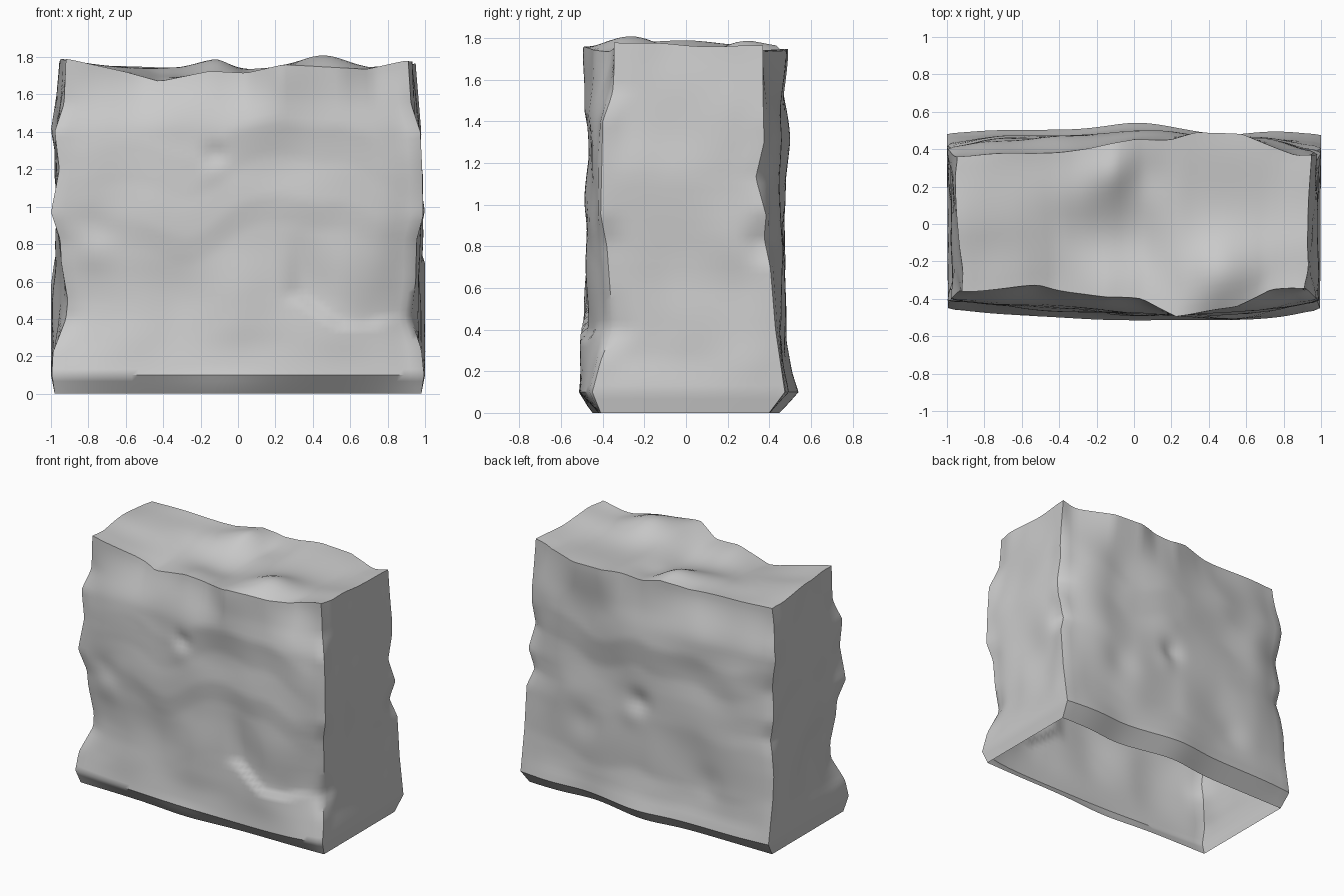
import bpy, bmesh, math
from mathutils import noise, Vector

if "Cube" in bpy.data.objects:
    bpy.data.objects.remove(bpy.data.objects["Cube"])

NX, NY, NZ = 56, 22, 56
T_FOOT = 3 / NZ


def curve(pts, blur=0):
    """Piecewise-linear function through (input, output) pairs, optionally softened."""
    def line(t):
        if t <= pts[0][0]:
            return pts[0][1]
        for (a, p), (b, q) in zip(pts, pts[1:]):
            if t <= b:
                return p + (q - p) * (t - a) / (b - a)
        return pts[-1][1]
    if not blur:
        return line
    return lambda t: sum(line(t + blur * k / 3) for k in range(-3, 4)) / 7


def smooth(a, b, t):
    t = min(max((t - a) / (b - a), 0), 1)
    return t * t * (3 - 2 * t)


def bump(a, b, a0, b0, r, h):
    return h * math.exp(-((a - a0) ** 2 + (b - b0) ** 2) / (r * r))


def rough(x, y, z, k, scale=2.6):
    return noise.noise(Vector((x * scale, y + 7.3, z * scale))) * k


# Worn profiles of the long faces: at the corners and at mid-span
front_corner = curve([(0, -.41), (.1, -.45), (.25, -.41), (.4, -.35), (.8, -.38),
                      (.95, -.41), (1.4, -.40), (1.55, -.355), (1.78, -.345)])
front_mid = curve([(0, -.42), (.1, -.515), (.42, -.49), (.8, -.475), (.94, -.485), (1.15, -.47),
                   (1.36, -.48), (1.56, -.46), (1.77, -.45)])
front_top = curve([(-.92, -.36), (-.55, -.335), (-.3, -.37), (-.15, -.4), (.05, -.41),
                   (.25, -.49), (.4, -.47), (.6, -.44), (.8, -.35), (.91, -.345)])
right_back_y = curve([(0, .40), (.1, .475), (.4, .43), (.7, .405), (.84, .375), (.95, .385),
                      (1.13, .335), (1.3, .375), (1.75, .365)])
left_back_y = curve([(0, .41), (.1, .48), (.4, .43), (.7, .41), (.84, .39), (.95, .40),
                     (1.15, .375), (1.3, .395), (1.5, .40), (1.75, .37)])
back_mid = curve([(0, .41), (.1, .51), (.2, .49), (.38, .475), (.8, .49), (1, .485),
                  (1.13, .475), (1.33, .49), (1.55, .47), (1.75, .46)])
back_top = curve([(-.92, .36), (-.42, .39), (-.25, .41), (0, .455), (.2, .45),
                  (.35, .49), (.6, .48), (.91, .37)])
# How far each long face swells from corner to mid-span profile
front_swell = curve([(-1, 0), (-.85, .35), (-.6, .6), (-.2, .85), (.2, .95), (.5, 1),
                     (.75, .85), (.9, .45), (1, 0)], .12)
back_swell = curve([(-1, 0), (-.82, .7), (-.55, .8), (-.3, .8), (.05, 1), (.25, .8),
                    (.5, .75), (.75, .8), (1, 0)], .12)
# End faces: front corner line and back corner line
left_front = curve([(0, -.98), (.1, -.995), (.22, -.99), (.4, -.92), (.5, -.91), (.7, -.945),
                    (.82, -.95), (.97, -1), (1.2, -.955), (1.4, -.98), (1.55, -.93), (1.79, -.92)])
left_back = curve([(0, -.98), (.1, -1), (.58, -1), (.72, -.98), (.82, -.955), (.97, -.985),
                   (1.18, -.96), (1.41, -1), (1.76, -.945)])
right_front = curve([(0, .98), (.1, .995), (.24, .98), (.4, .925), (.6, .95), (.82, .955),
                     (.95, .99), (1.2, .985), (1.4, .975), (1.55, .925), (1.78, .91)])
right_back = curve([(0, .98), (.1, 1), (.7, 1), (.82, .955), (.97, 1), (1.13, .975),
                    (1.4, .98), (1.76, .95)])
# Heights along the top rims
rim_front = curve([(-.92, 1.79), (-.6, 1.72), (-.42, 1.67), (-.15, 1.725), (.05, 1.715),
                   (.25, 1.76), (.7, 1.735), (.91, 1.78)])
rim_back = curve([(-.94, 1.76), (-.55, 1.75), (-.3, 1.74), (-.1, 1.765), (.05, 1.735),
                  (.25, 1.75), (.6, 1.74), (.8, 1.735), (.95, 1.77)])
ledge = curve([(.25, .5), (.34, .51), (.57, .37), (.74, .36), (.93, .41)])


def soften(f, h, mid, r=.22):
    """Corner profile at mid 0, easing to its running average at mid 1."""
    if h <= .1 or mid <= 0:
        return f(h)
    avg = sum(f(max(.1, h + r * k / 3)) for k in range(-3, 4)) / 7
    return f(h) + (avg - f(h)) * mid * smooth(.1, .3, h)


def wander(s, z, seed):
    """Shift the profile height so worn bands meander instead of running level."""
    fade = smooth(.12, .4, z) * (1 - smooth(1.35, 1.7, z))
    return z + fade * rough(s, seed, 0, .3, 2)


def front_y(x, z):
    w = max(0, front_swell(x)) if abs(x) < 1 else 0
    edge = 1 - min(abs(x), 1) ** 4
    c = soften(front_corner, z, smooth(0, .5, edge))
    y = c + (front_mid(wander(x, z, 1)) - c) * w
    y += (front_top(x) - y) * smooth(1.4, 1.75, z)
    d = ledge(x) - z
    above = 1 - smooth(-.02, .015, d)
    y += .035 * edge * smooth(.22, .38, x) * above * smooth(-.4, -.05, d)   # broken ledge
    y += bump(x, z, -.14, 1.28, .06, .025) - bump(x, z, -.15, 1.19, .08, .01)   # chips
    y += bump(x, z, -.78, .89, .1, .015) - bump(x, z, -.8, .77, .1, .015)
    y -= bump(x, z, -.1, 0, .3, .03) * (1 - smooth(0, .15, z))              # foot swell
    return y + rough(x, 0, z, .025) * edge * smooth(.1, .3, z)


def back_y(x, z):
    w = max(0, back_swell(x)) if abs(x) < 1 else 0
    edge = 1 - min(abs(x), 1) ** 4
    s = (x + 1) / 2
    mid = smooth(0, .5, edge)
    c = soften(left_back_y, z, mid) * (1 - s) + soften(right_back_y, z, mid) * s
    y = c + (back_mid(wander(x, z, 4)) - c) * w
    y += (back_top(x) - y) * smooth(1.4, 1.75, z)
    for x0, z0, r, h in ((.05, .85, .08, -.03), (.1, .75, .08, .01), (.5, .6, .12, -.02),
                         (-.5, .4, .12, -.02), (.5, 1.35, .15, -.015),
                         (.02, 0, .22, .04), (.5, 0, .2, -.03)):
        y += bump(x, z, x0, z0, r, h)
    return y + rough(x, 3, z, .025) * edge * smooth(.1, .3, z)


def top_z(x, y, v):
    z = rim_front(x) * (1 - v) + rim_back(x) * v
    k = math.sin(math.pi * min(max(v, 0), 1)) ** .6
    return z + k * (bump(x, y, .45, -.27, .17, .1) + bump(x, y, -.1, .27, .12, .045)
                    + bump(x, y, -.25, .15, .2, .025) + bump(x, y, -.08, -.1, .22, -.05)
                    + bump(x, y, .2, 0, .35, -.03)
                    + bump(x, y, .08, .25, .12, -.025) + rough(x, 5, y, .02))


def point(u, v, t):
    """Block position: u along, v depth, t height, all 0..1, on the outer shell."""
    z = top_z((2 * u - 1) * .93, (v - .5) * .8, v)
    if t <= T_FOOT:                                   # undercut foot
        h = .1 * t / T_FOOT
    else:
        h = .1 + (z - .1) * (t - T_FOOT) / (1 - T_FOOT)
    mid = smooth(0, .6, 4 * v * (1 - v))
    lx = soften(left_front, h, mid) * (1 - v) + soften(left_back, h, mid) * v
    rx = soften(right_front, h, mid) * (1 - v) + soften(right_back, h, mid) * v
    bulge = rough(v, 11, h, .02) * mid * smooth(.1, .3, h)
    lx, rx = lx + bulge, rx + bulge
    x = lx + (rx - lx) * u
    f, b = front_y(2 * u - 1, h), back_y(2 * u - 1, h)
    return Vector((x, f + (b - f) * v, h))


bm = bmesh.new()
grid = {}


def vert(i, j, k):
    if (i, j, k) not in grid:
        grid[i, j, k] = bm.verts.new(point(i / NX, j / NY, k / NZ))
    return grid[i, j, k]


def quad(*keys):
    bm.faces.new([vert(*key) for key in keys])


# Long faces, end faces and top; the underside is open
for k in range(NZ):
    for i in range(NX):
        quad((i, 0, k), (i + 1, 0, k), (i + 1, 0, k + 1), (i, 0, k + 1))
        quad((i + 1, NY, k), (i, NY, k), (i, NY, k + 1), (i + 1, NY, k + 1))
    for j in range(NY):
        quad((NX, j, k), (NX, j + 1, k), (NX, j + 1, k + 1), (NX, j, k + 1))
        quad((0, j + 1, k), (0, j, k), (0, j, k + 1), (0, j + 1, k + 1))
for i in range(NX):
    for j in range(NY):
        quad((i, j, NZ), (i + 1, j, NZ), (i + 1, j + 1, NZ), (i, j + 1, NZ))

mesh = bpy.data.meshes.new("stone_block")
bm.to_mesh(mesh)
bm.free()
block = bpy.data.objects.new("stone_block", mesh)
bpy.context.collection.objects.link(block)

stone = bpy.data.materials.new("grey_stone")
stone.diffuse_color = (.6, .6, .6, 1)
stone.use_nodes = True
stone.node_tree.nodes["Principled BSDF"].inputs["Base Color"].default_value = stone.diffuse_color
mesh.materials.append(stone)

bpy.context.view_layer.objects.active = block
block.select_set(True)
bpy.ops.object.shade_smooth_by_angle(angle=math.radians(45))
